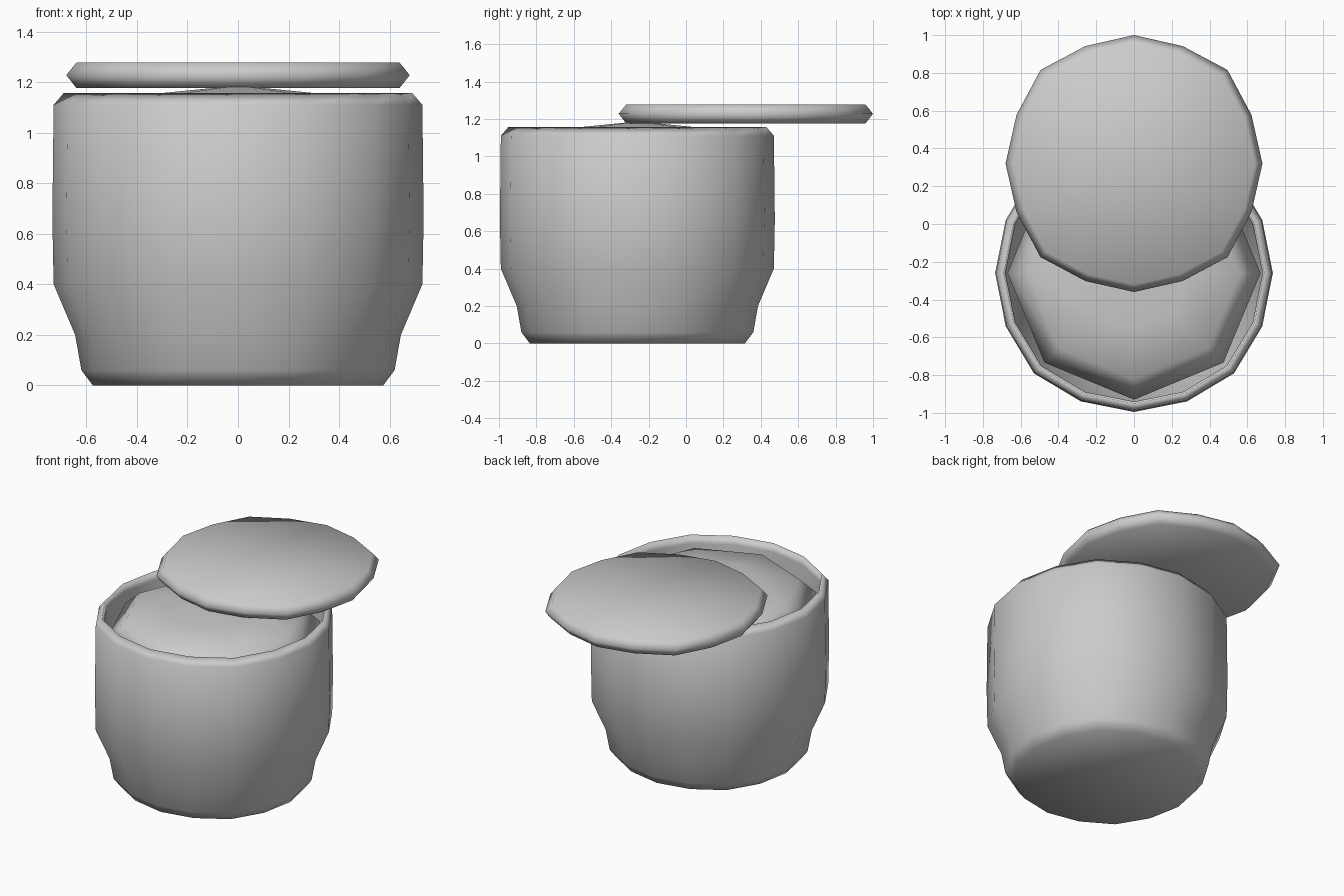
import bpy, bmesh
from math import sin, cos, pi

if "Cube" in bpy.data.objects:
    bpy.data.objects.remove(bpy.data.objects["Cube"])


def lathe(name, profile, sides, y, wobble=(1,)):
    """Revolve a (radius, z) profile; radius 0 closes to a pole."""
    bm = bmesh.new()
    rings = []
    for r, z in profile:
        if r == 0:
            rings.append([bm.verts.new((0, y, z))] * sides)
            continue
        ring = []
        for i in range(sides):
            a = 2 * pi * i / sides
            k = r * wobble[i % len(wobble)]
            ring.append(bm.verts.new((k * cos(a), y + k * sin(a), z)))
        rings.append(ring)
    for lo, hi in zip(rings, rings[1:]):
        for i in range(sides):
            j = (i + 1) % sides
            quad = (lo[i], lo[j], hi[j], hi[i])
            bm.faces.new(list(dict.fromkeys(quad)))
    bmesh.ops.recalc_face_normals(bm, faces=bm.faces)
    for f in bm.faces:
        f.smooth = True
    mesh = bpy.data.meshes.new(name)
    bm.to_mesh(mesh)
    bm.free()
    obj = bpy.data.objects.new(name, mesh)
    bpy.context.collection.objects.link(obj)
    return obj


# Thin-walled pot: outside from the base up, over the rim, down the inside
lathe("pot", [(0, 0), (0.575, 0), (0.62, 0.06), (0.645, 0.2), (0.73, 0.4),
              (0.735, 0.66), (0.73, 1.11), (0.69, 1.157), (0.68, 1.1),
              (0.69, 0.66), (0.685, 0.42), (0.6, 0.22), (0.575, 0.08),
              (0, 0.06)],
      16, -0.26, (1, 1, 1.02, 1))

# Low-sided mound of contents filling the pot
lathe("contents", [(0, 0.95), (0.6, 0.95), (0.67, 1.03), (0.56, 1.13),
                   (0.3, 1.157), (0, 1.187)], 8, -0.26)

# Lid slid towards the back, with bevelled rim
lathe("lid", [(0, 1.177), (0.64, 1.177), (0.68, 1.228), (0.64, 1.277),
              (0, 1.277)], 16, 0.32, (1, 0.99, 1.03, 0.99))
